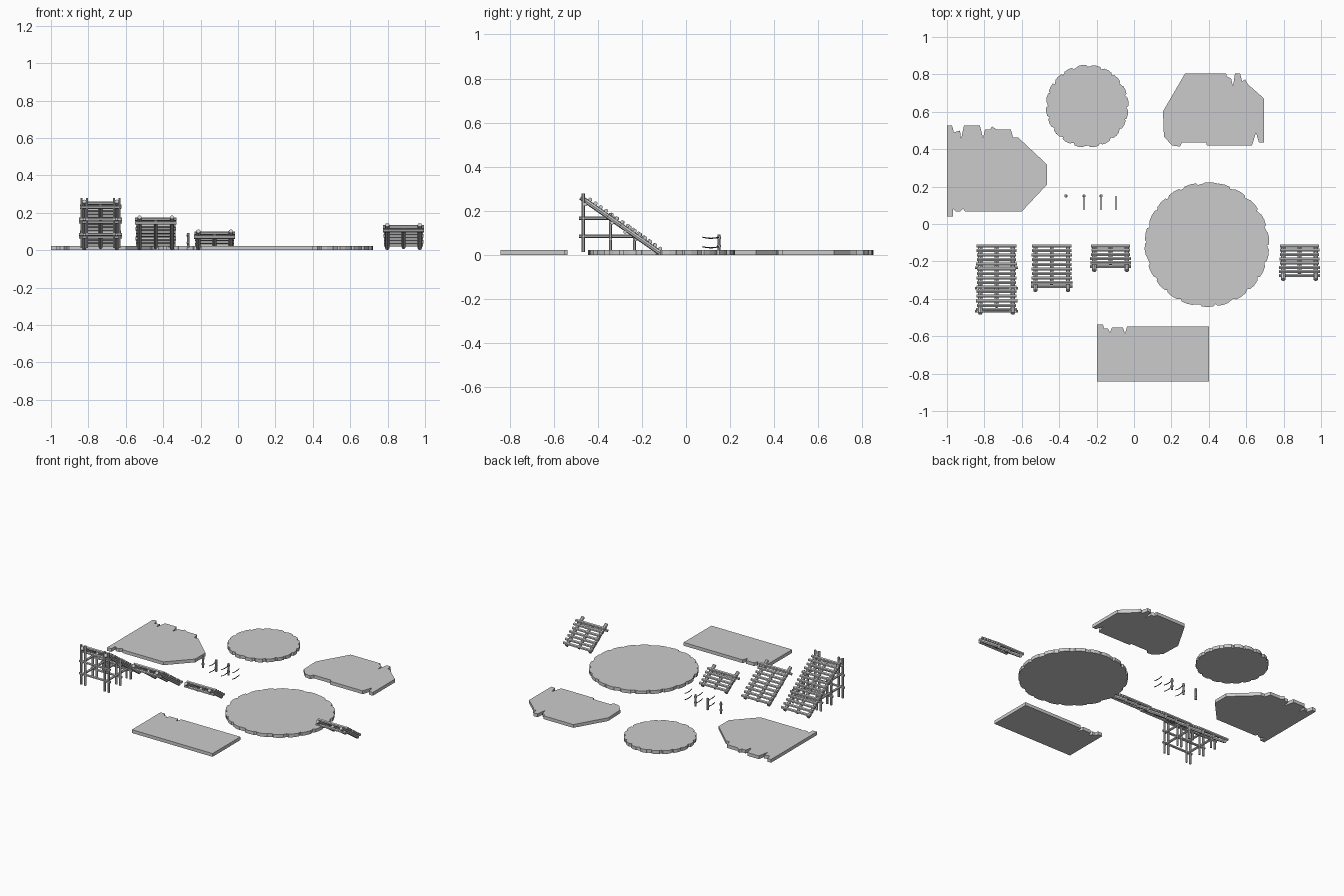
import bpy, bmesh, math, random
from mathutils import Vector

random.seed(4)
cube = bpy.data.objects.get("Cube")
if cube:
    bpy.data.objects.remove(cube, do_unlink=True)


def material(name, color):
    mat = bpy.data.materials.new(name)
    mat.use_nodes = True
    mat.diffuse_color = (*color, 1)
    mat.node_tree.nodes["Principled BSDF"].inputs["Base Color"].default_value = (*color, 1)
    return mat


STONE = material("pale grey", (.6, .6, .6))
ROPE = material("dark purple rope", (.06, .025, .07))
THICK = .022


def finish(name, bm, mat):
    bmesh.ops.recalc_face_normals(bm, faces=bm.faces)
    mesh = bpy.data.meshes.new(name)
    bm.to_mesh(mesh)
    bm.free()
    mesh.materials.append(mat)
    obj = bpy.data.objects.new(name, mesh)
    bpy.context.collection.objects.link(obj)
    return obj


def slab(name, outline):
    bm = bmesh.new()
    face = bm.faces.new([bm.verts.new((x, y, 0)) for x, y in outline])
    top = bmesh.ops.extrude_face_region(bm, geom=[face])["geom"]
    bmesh.ops.translate(bm, vec=(0, 0, THICK), verts=[v for v in top if isinstance(v, bmesh.types.BMVert)])
    return finish(name, bm, STONE)


def log(bm, start, end, radius, sides=8):
    a, b = Vector(start), Vector(end)
    made = bmesh.ops.create_cone(bm, cap_ends=True, segments=sides, radius1=radius,
                                 radius2=radius, depth=(b - a).length)["verts"]
    bmesh.ops.rotate(bm, verts=made, matrix=(b - a).to_track_quat("Z", "Y").to_matrix())
    bmesh.ops.translate(bm, verts=made, vec=(a + b) / 2)


# Round platforms with a chipped rim
def round_platform(name, cx, cy, radius, chips):
    outline = []
    for i in range(chips):
        base = math.tau * (i + random.uniform(-.15, .15)) / chips
        step = math.tau / chips
        for offset, inset in ((0, .012), (.08, .002), (.4, 0), (.75, .002), (.8, .006)):
            angle = base + offset * step
            r = radius - inset
            outline.append((cx + r * math.cos(angle), cy + r * math.sin(angle)))
    slab(name, outline)


round_platform("small_round_platform", -.25, .63, .222, 20)
round_platform("large_round_platform", .39, -.11, .334, 22)

# Broken flat platforms
slab("rectangular_platform", [
    (-.198, -.842), (.401, -.842), (.401, -.548), (-.037, -.548), (-.048, -.586), (-.059, -.553),
    (-.118, -.553), (-.128, -.58), (-.139, -.559), (-.16, -.559), (-.166, -.537), (-.198, -.537)])
slab("pointed_platform", [
    (-1, .04), (-.968, .04), (-.968, .083), (-.952, .067), (-.93, .067), (-.914, .083), (-.904, .067),
    (-.6, .067), (-.465, .211), (-.465, .318), (-.62, .463), (-.647, .463), (-.658, .505),
    (-.733, .505), (-.759, .521), (-.77, .505), (-.797, .505), (-.807, .457), (-.824, .527),
    (-.909, .527), (-.925, .452), (-.93, .5), (-.963, .489), (-.973, .527), (-1, .527)])
slab("angular_platform", [
    (.155, .602), (.16, .468), (.203, .42), (.246, .414), (.257, .436), (.385, .436), (.39, .42),
    (.631, .42), (.652, .489), (.668, .436), (.695, .436), (.695, .671), (.61, .746), (.594, .773),
    (.578, .762), (.567, .805), (.54, .805), (.529, .735), (.519, .778), (.497, .789),
    (.492, .805), (.273, .805)])

# Log stairs, all on the same slope and rising towards the front
SLOPE = .7
FOOT = -.125
RAIL = .087


def rail_z(y):
    return .014 + SLOPE * (FOOT - y)


def stairs(name, cx, end):
    bm = bmesh.new()
    for x in (-RAIL, RAIL):
        log(bm, (cx + x, FOOT + .005, rail_z(FOOT + .005)), (cx + x, end, rail_z(end)), .0115)
    last = end + .035
    log(bm, (cx, FOOT, rail_z(FOOT)), (cx, last, rail_z(last)), .01)
    # Treads rest on the rails
    count = round((FOOT - last) / .025)
    for i in range(count + 1):
        y = FOOT + (last - FOOT) * i / count
        half = .107 + random.uniform(-.004, .004)
        log(bm, (cx - half, y + .008, rail_z(y) + .014), (cx + half, y + .008, rail_z(y) + .014), .0095, 6)
    # Crossbar tied under the upper end
    low = end + .022
    log(bm, (cx - .11, low, rail_z(low) - .016), (cx + .11, low, rail_z(low) - .016), .009, 6)
    return finish(name, bm, STONE)


stairs("tall_stairs", -.735, -.478)
stairs("middle_stairs", -.44, -.357)
stairs("short_stairs", -.125, -.25)
stairs("far_stairs", .885, -.298)

# Scaffold below the tall stairs: paired posts either side of each rail
bm = bmesh.new()
cx = -.735
for side in (-1, 1):
    for gap in (-.015, .015):
        x = cx + side * RAIL + gap
        for y, top in ((-.466, .278), (-.343, .19), (-.234, .105)):
            log(bm, (x, y, .012), (x, y, top), .007, 6)
    for z, back in ((.166, -.32), (.084, -.22)):
        log(bm, (cx + side * RAIL, -.485, z), (cx + side * RAIL, back, z), .008, 6)
for y, levels in ((-.466, (.166, .084)), (-.343, (.15, .07)), (-.234, (.07,))):
    for z in levels:
        log(bm, (cx - .115, y, z), (cx + .115, y, z), .008, 6)
finish("stair_scaffold", bm, STONE)

# Railing posts and their hanging ropes
POST_Y = .15


def railing_post(x):
    bm = bmesh.new()
    log(bm, (x, POST_Y, .015), (x, POST_Y, .093), .007)
    for z in (.04, .078):
        log(bm, (x, POST_Y, z - .005), (x, POST_Y, z + .005), .009)
    finish("railing_post", bm, STONE)


def railing_ropes(x):
    bm = bmesh.new()
    for z in (.08, .037):
        pts = [(x, POST_Y - .075 * t / 6, z - .005 * math.sin(math.pi * t / 6)) for t in range(7)]
        for a, b in zip(pts, pts[1:]):
            log(bm, a, b, .0025, 6)
    finish("railing_ropes", bm, ROPE)


for x in (-.364, -.267, -.176):
    railing_post(x)
for x in (-.267, -.176, -.096):
    railing_ropes(x)
